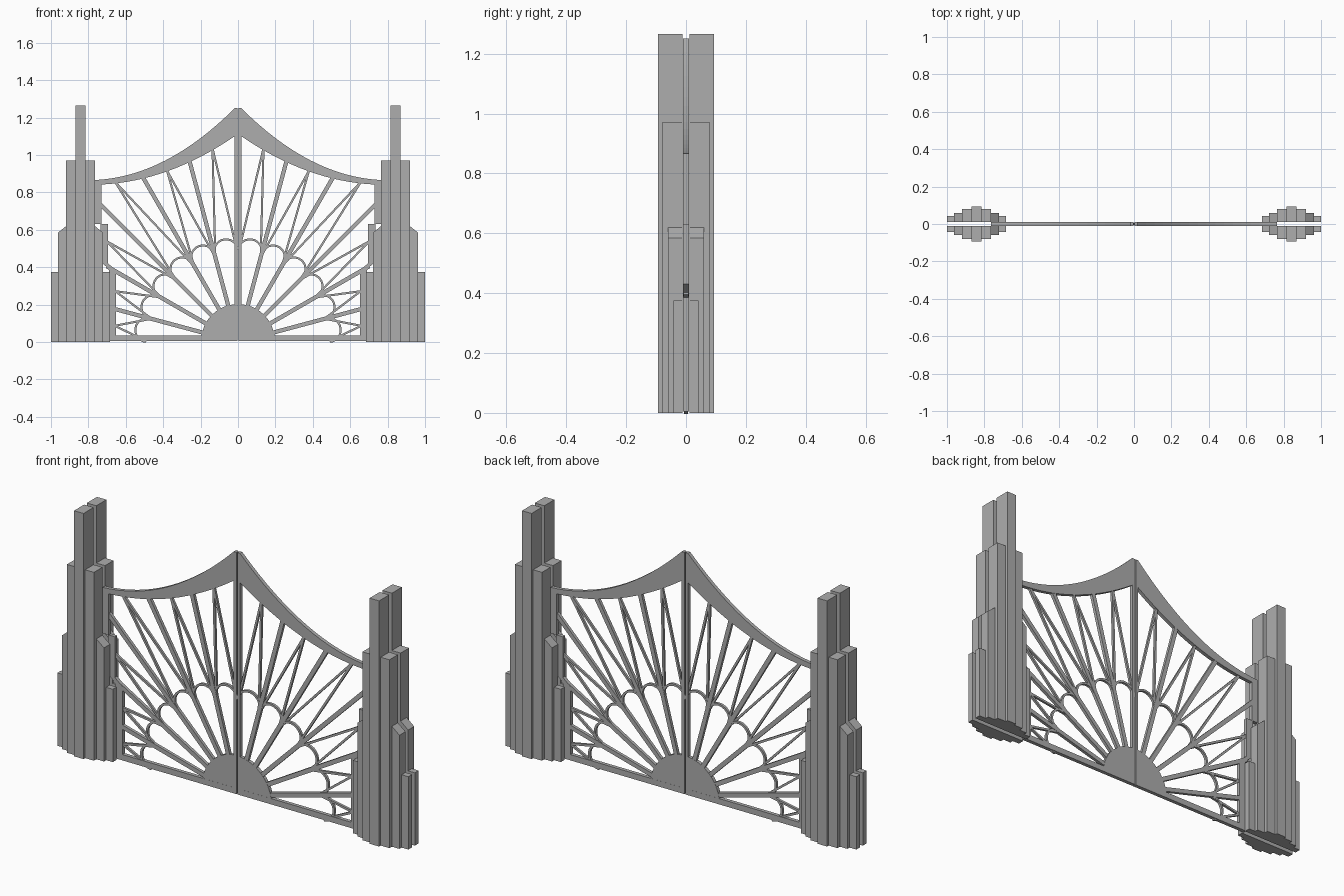
import bpy, bmesh, math
from mathutils import Vector

cube = bpy.data.objects.get("Cube")
if cube:
    bpy.data.objects.remove(cube, do_unlink=True)

metal = bpy.data.materials.new("grey_metal")
metal.use_nodes = True
GREY = (0.42, 0.42, 0.42, 1)
metal.diffuse_color = GREY
metal.node_tree.nodes["Principled BSDF"].inputs["Base Color"].default_value = GREY


def prism(bm, outline, y0, y1):
    """Extrude an x-z outline from y0 to y1."""
    front = [bm.verts.new((x, y0, z)) for x, z in outline]
    back = [bm.verts.new((x, y1, z)) for x, z in outline]
    bm.faces.new(front)
    bm.faces.new(back[::-1])
    n = len(outline)
    for i in range(n):
        j = (i + 1) % n
        bm.faces.new((front[j], front[i], back[i], back[j]))


def bar(bm, a, b, width, depth):
    """Flat bar between two x-z points."""
    a, b = Vector(a), Vector(b)
    d = (b - a).normalized() * width / 2
    s = Vector((-d.y, d.x))
    prism(bm, [a + s, a - s, b - s, b + s], -depth, depth)


def band(bm, outer, inner, depth, closed):
    """Solid strip between two matching x-z point lists."""
    rings = [[bm.verts.new((x, y, z)) for x, z in pts]
             for pts, y in ((outer, -depth), (inner, -depth), (inner, depth), (outer, depth))]
    n = len(outer)
    for i in range(n if closed else n - 1):
        j = (i + 1) % n
        for k in range(4):
            a, b = rings[k], rings[(k + 1) % 4]
            bm.faces.new((a[i], a[j], b[j], b[i]))
    if not closed:
        for i in (0, -1):
            bm.faces.new([r[i] for r in rings])


def finish(name, bm, mirror_y=False):
    """Turn the mesh into an object mirrored to the other side."""
    bmesh.ops.recalc_face_normals(bm, faces=bm.faces)
    mesh = bpy.data.meshes.new(name)
    bm.to_mesh(mesh)
    bm.free()
    mesh.materials.append(metal)
    ob = bpy.data.objects.new(name, mesh)
    bpy.context.collection.objects.link(ob)
    mod = ob.modifiers.new("mirror", 'MIRROR')
    mod.use_axis = (True, mirror_y, False)
    mod.use_mirror_merge = False


def polar(r, deg):
    return (r * math.cos(math.radians(deg)), r * math.sin(math.radians(deg)))


def bezier(a, b, c, n=16):
    a, b, c = Vector(a), Vector(b), Vector(c)
    return [a * (1 - t) ** 2 + b * 2 * t * (1 - t) + c * t * t
            for t in (i / n for i in range(n + 1))]


# Stepped pillars: split front and back halves, each with nested columns
CENTRE, SLOT = 0.842, 0.011
tiers = [(0.158, 0.042, 0.375), (0.12, 0.06, 0.62), (0.077, 0.08, 0.97), (0.027, 0.093, 1.265)]
bm = bmesh.new()
for i, (half, depth, top) in enumerate(tiers):
    if i == 3:
        prism(bm, [(CENTRE - half, 0), (CENTRE + half, 0),
                   (CENTRE + half, top), (CENTRE - half, top)], -depth, -SLOT)
        continue
    inner = tiers[i + 1][0]
    shoulder = top - 0.035 if i == 1 else top
    for s in (-1, 1):
        prism(bm, [(CENTRE + s * inner, 0), (CENTRE + s * half, 0),
                   (CENTRE + s * half, shoulder), (CENTRE + s * inner, top)], -depth, -SLOT)
finish("stepped_pillars", bm, mirror_y=True)

# Gate frame with stepped side and sweeping crest
GAP = 0.003
outer = [(GAP, 0.005), (0.69, 0.005), (0.69, 0.39), (0.735, 0.43), (0.735, 0.63), (0.765, 0.63)]
inner = [(0.018, 0.035), (0.652, 0.035), (0.652, 0.385), (0.695, 0.42), (0.695, 0.63), (0.73, 0.63)]
outer += bezier((0.765, 0.866), (0.384, 0.884), (0.018, 1.25)) + [(GAP, 1.25)]
inner += bezier((0.73, 0.842), (0.37, 0.859), (0.018, 1.10)) + [(0.018, 1.098)]
bm = bmesh.new()
band(bm, outer, inner, 0.0095, True)
finish("gate_frame", bm)

# Half-round hub, one quarter per leaf
bm = bmesh.new()
arc = [polar(0.197, a * 7.5) for a in range(12)]
prism(bm, [(GAP, 0.006)] + [(x, z + 0.006) for x, z in arc] + [(GAP, 0.203)], -0.009, 0.009)
finish("sunburst_hub", bm)

# Main spokes
bm = bmesh.new()
for deg, r in ((15, 0.685), (30, 0.81), (45, 1.04), (60, 1.03), (75, 1.01)):
    bar(bm, polar(0.18, deg), polar(r, deg), 0.022, 0.008)
finish("main_spokes", bm)

# Slim pointed bars between the spokes
RING = 0.49
bm = bmesh.new()
for i, r in enumerate((0.665, 0.71, 0.885, 1.08, 0.99, 1.045)):
    mid = 7.5 + 15 * i
    for side in (-7.5, 7.5):
        bar(bm, polar(RING, mid + side * 0.92), polar(r, mid), 0.011, 0.006)
finish("pointed_bars", bm)

# Scalloped ring of small arches
bm = bmesh.new()
R = RING * math.sin(math.radians(7.5))
for i in range(6):
    mid = 7.5 + 15 * i
    c = Vector(polar(RING, mid))
    angles = [mid - 90 + 15 * k for k in range(13)]
    band(bm, [c + Vector(polar(R + 0.005, a)) for a in angles],
         [c + Vector(polar(R - 0.006, a)) for a in angles], 0.0065, False)
finish("scallop_arches", bm)
